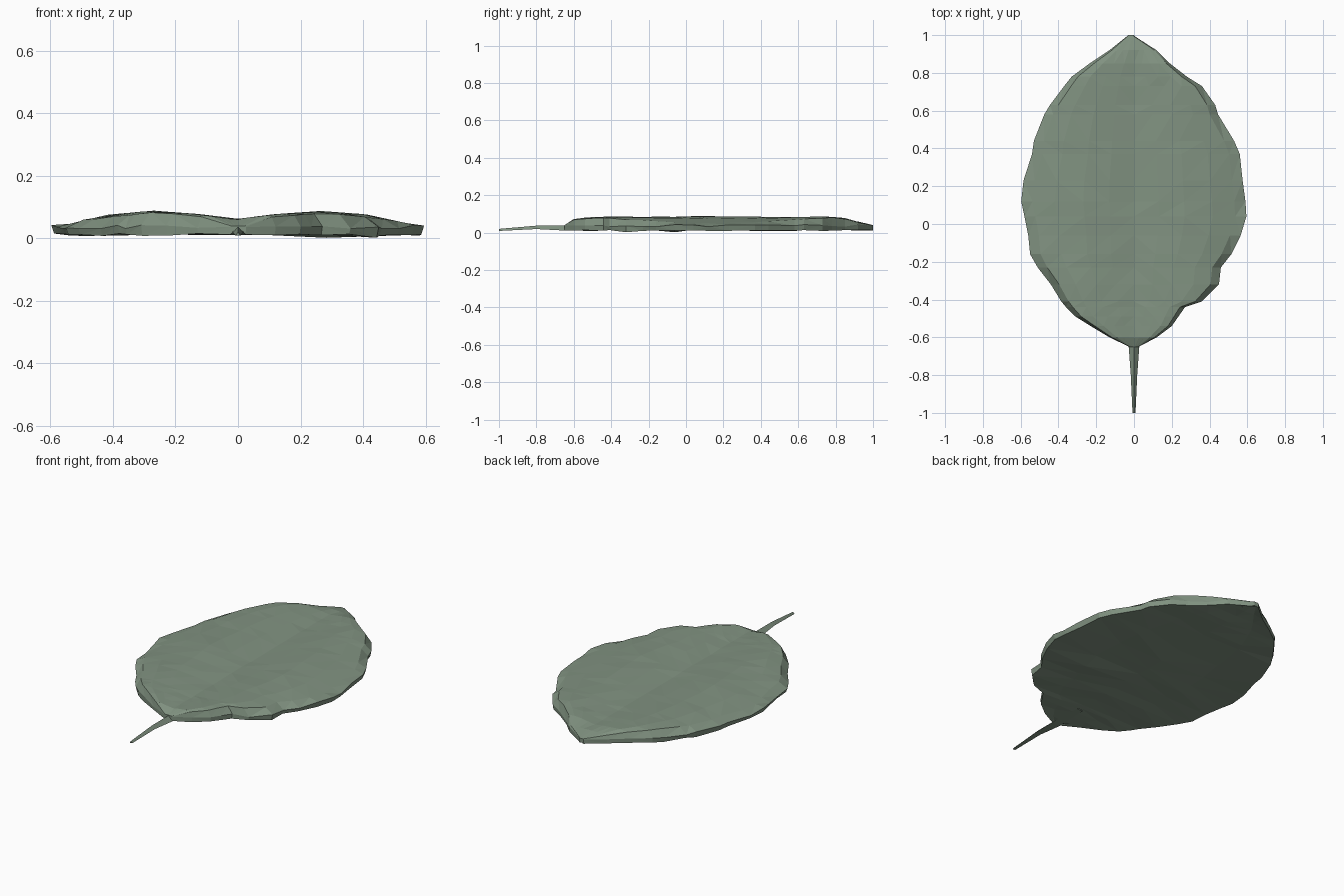
import bpy, bmesh, random
from mathutils import Vector

if "Cube" in bpy.data.objects:
    bpy.data.objects.remove(bpy.data.objects["Cube"])

random.seed(4)
green = bpy.data.materials.new("leaf_green")
green.diffuse_color = (0.22, 0.29, 0.22, 1)
green.use_nodes = True
green.node_tree.nodes["Principled BSDF"].inputs["Base Color"].default_value = green.diffuse_color


def make_object(name, bm):
    bmesh.ops.triangulate(bm, faces=[f for f in bm.faces if len(f.verts) > 3])
    bmesh.ops.recalc_face_normals(bm, faces=bm.faces)
    me = bpy.data.meshes.new(name)
    bm.to_mesh(me)
    bm.free()
    me.materials.append(green)
    ob = bpy.data.objects.new(name, me)
    bpy.context.collection.objects.link(ob)


def loft(bm, rings):
    # Skin closed rings of equal length and cap both ends
    vs = [[bm.verts.new(p) for p in r] for r in rings]
    n = len(rings[0])
    for a, b in zip(vs, vs[1:]):
        for i in range(n):
            j = (i + 1) % n
            bm.faces.new((a[i], a[j], b[j], b[i]))
    bm.faces.new(vs[0])
    bm.faces.new(vs[-1])


def top_height(x, y):
    # Creased midrib, raised on either side, drooping to the margins and the tip
    prof = [(0, .064), (.12, .079), (.27, .090), (.4, .079), (.5, .065), (.6, .042)]
    x = abs(x)
    for (x0, z0), (x1, z1) in zip(prof, prof[1:]):
        if x <= x1:
            z = z0 + (z1 - z0) * (x - x0) / (x1 - x0)
            return min(z, .04 + .26 * (1 - y))
    return .042


# Leaf margin: y, left x, right x
margin = [
    (-.65, -.025, .025), (-.60, -.13, .12), (-.54, -.23, .20), (-.49, -.31, .235),
    (-.44, -.36, .27), (-.41, -.385, .36), (-.32, -.44, .45), (-.23, -.51, .46),
    (-.16, -.55, .515), (-.06, -.56, .565), (.04, -.58, .595), (.12, -.597, .59),
    (.23, -.585, .575), (.37, -.54, .56), (.44, -.53, .53), (.58, -.475, .445),
    (.63, -.445, .43), (.73, -.37, .36), (.78, -.33, .28), (.85, -.235, .19),
    (.92, -.13, .12), (1.0, -.03, -.01)]

# Leaf blade: one closed cross-section per margin station
rings = []
for k, (y, xl, xr) in enumerate(margin):
    end = k in (0, len(margin) - 1)
    wob = lambda a: 0 if end else random.uniform(-a, a)
    ring = [Vector((xl, y, .04 + wob(.006)))]
    for side, fracs in ((xl, (.9, .7, .45, .22)), (0, (0,)), (xr, (.22, .45, .7, .9))):
        for f in fracs:
            x = side * f
            z = .043 if end else top_height(x, y) + wob(.002)
            ring.append(Vector((x, y, z - (.005 if f == .9 and not end else 0))))
    ring.append(Vector((xr, y, .04 + wob(.006))))
    # Underside: low rim and midrib with faint hollows between
    for x, z in ((xr * .985, .015), (xr * .5, .02), (0, .017), (xl * .5, .02), (xl * .985, .015)):
        ring.append(Vector((x, y, z + wob(.004))))
    rings.append(ring)
rings[6][11].z = rings[9][12].z = .005
bm = bmesh.new()
loft(bm, rings)
make_object("leaf_blade", bm)

# Stem: tapering triangular stalk running into the underside
bm = bmesh.new()
path = [(-.45, .02, .014, .03), (-.65, .028, .014, .04), (-.8, .017, .022, .04), (-1.0, .008, .012, .023)]
loft(bm, [[(-w, y, lo), (w, y, lo), (0, y, hi)] for y, w, lo, hi in path])
make_object("leaf_stem", bm)
low = min(v.co.z for o in bpy.data.objects for v in o.data.vertices)
for o in bpy.data.objects:
    o.location.z = .002 - low
